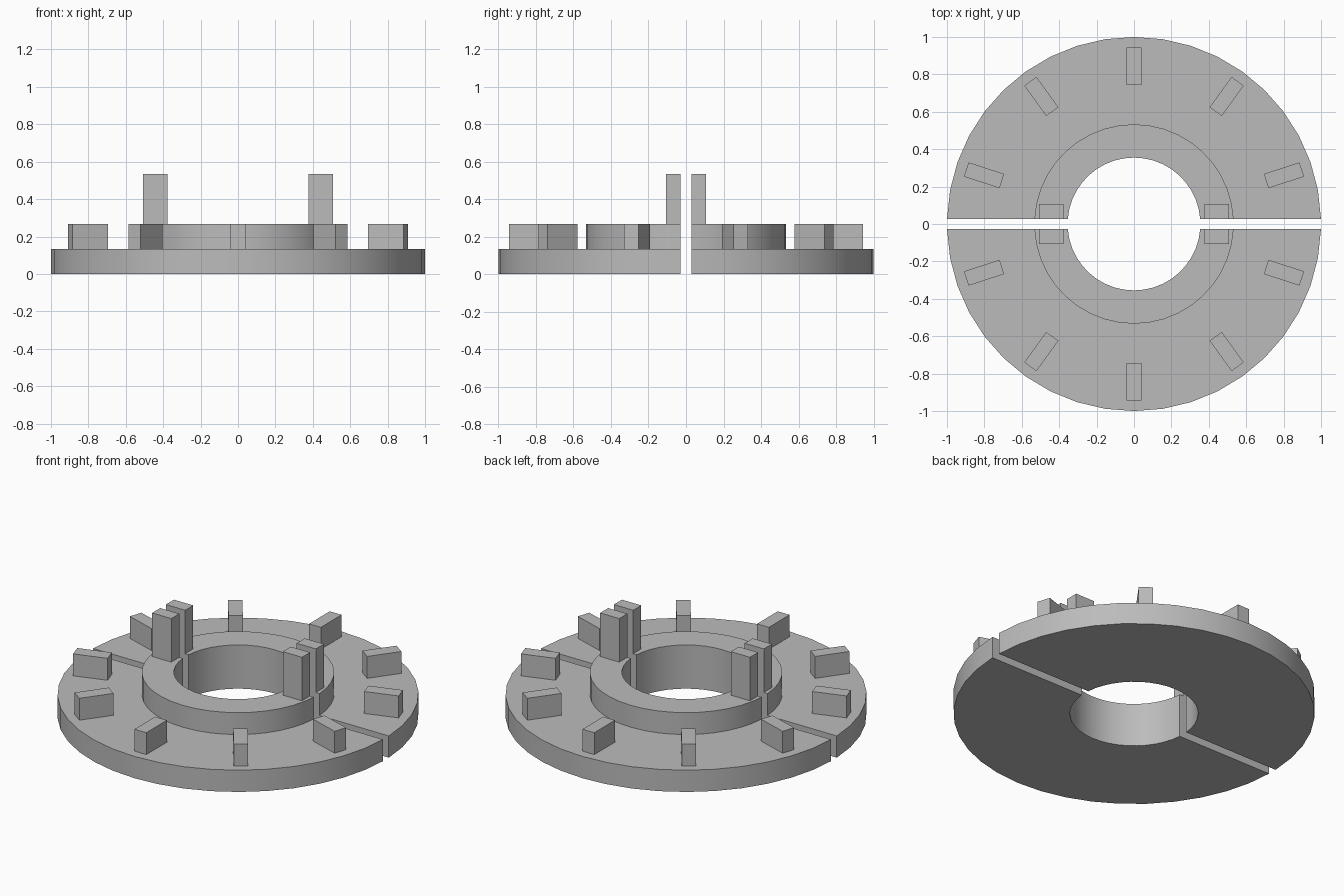
import bpy, bmesh
from math import asin, cos, sin, pi, radians
from mathutils import Matrix

cube = bpy.data.objects.get("Cube")
if cube:
    bpy.data.objects.remove(cube, do_unlink=True)

GAP = 0.028       # half the slot between the two halves
BASE, HUB, POST = 0.133, 0.267, 0.533
STEPS = 20

grey = bpy.data.materials.new("plain grey")
grey.use_nodes = True
colour = (0.5, 0.5, 0.5, 1)
grey.diffuse_color = colour
grey.node_tree.nodes["Principled BSDF"].inputs["Base Color"].default_value = colour


def add_object(name, bm):
    bmesh.ops.recalc_face_normals(bm, faces=bm.faces)
    mesh = bpy.data.meshes.new(name)
    bm.to_mesh(mesh)
    bm.free()
    mesh.materials.append(grey)
    obj = bpy.data.objects.new(name, mesh)
    bpy.context.collection.objects.link(obj)
    return obj


def half_ring(name, side):
    """Sweep the stepped section through half a turn, stopping at the slot."""
    section = [(0.355, 0), (1, 0), (1, BASE), (0.533, BASE), (0.533, HUB), (0.355, HUB)]
    bm = bmesh.new()
    rings = []
    for i in range(STEPS + 1):
        ring = []
        for r, z in section:
            start = asin(GAP / r)
            a = start + (pi - 2 * start) * i / STEPS
            ring.append(bm.verts.new((r * cos(a), side * r * sin(a), z)))
        rings.append(ring)
    n = len(section)
    for a, b in zip(rings, rings[1:]):
        for k in range(n):
            m = (k + 1) % n
            bm.faces.new((a[k], a[m], b[m], b[k]))
    bm.faces.new(rings[0])
    bm.faces.new(rings[-1])
    obj = add_object(name, bm)
    bpy.ops.object.select_all(action="DESELECT")
    obj.select_set(True)
    bpy.context.view_layer.objects.active = obj
    bpy.ops.object.shade_smooth_by_angle(angle=radians(30))


def block(name, size, centre, angle=0):
    bm = bmesh.new()
    place = Matrix.Rotation(angle, 4, "Z") @ Matrix.Translation(centre)
    bmesh.ops.create_cube(bm, size=1, matrix=place @ Matrix.Diagonal((*size, 1)))
    add_object(name, bm)


# Split base with raised hub, and the posts beside the slot
for side, label in ((-1, "front"), (1, "back")):
    half_ring(label + "_half_ring", side)
    for x, hand in ((-0.442, "right"), (0.442, "left")):
        block(f"{label}_{hand}_post", (0.13, 0.078, POST - HUB),
              (x, side * (GAP + 0.039), (HUB + POST) / 2))

# Radial lugs around the rim
for i in range(10):
    block(f"rim_lug_{i + 1}", (0.2, 0.08, HUB - BASE),
          (0.843, 0, (BASE + HUB) / 2), radians(18 + 36 * i))
